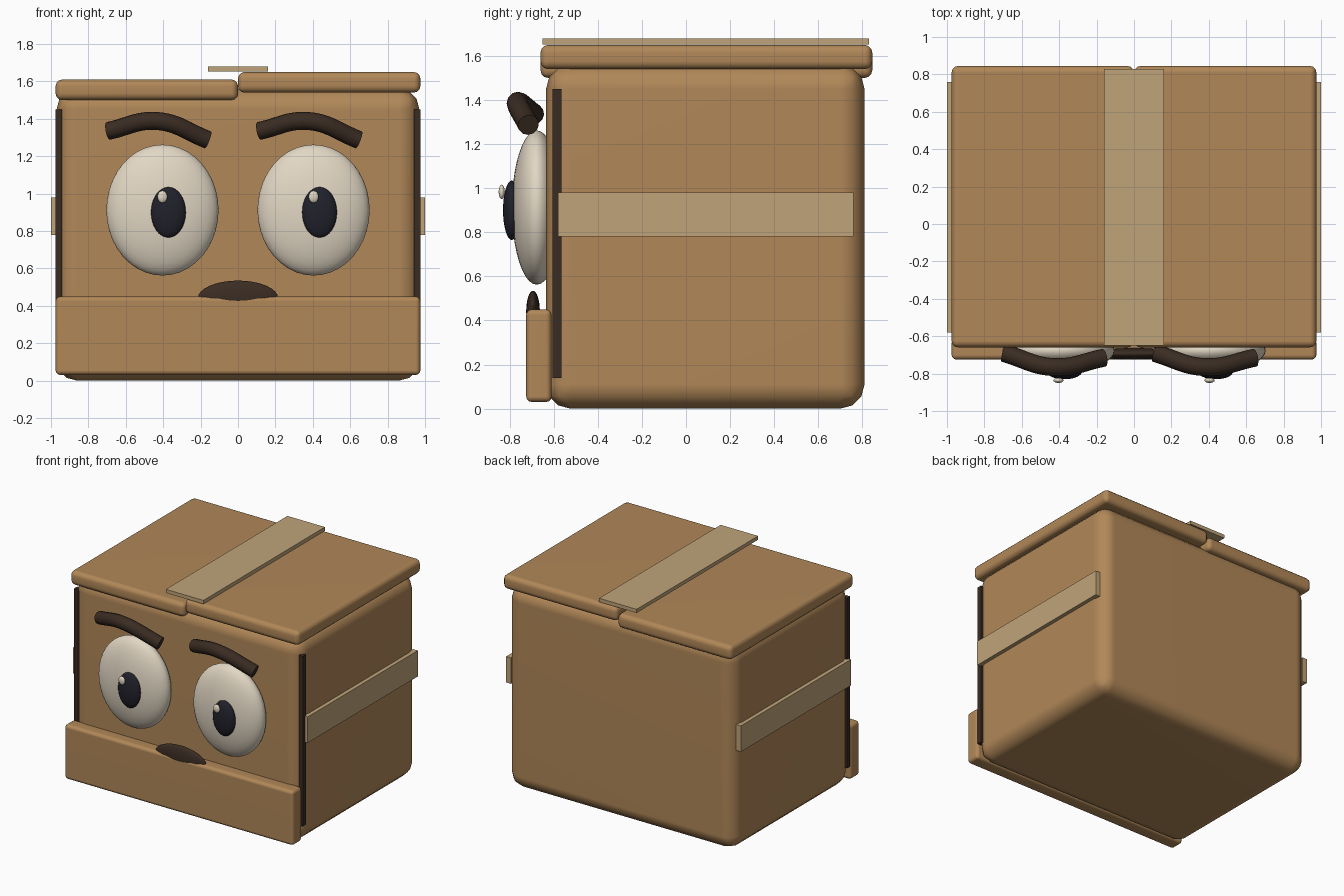
import bpy
import bmesh
import math
from mathutils import Vector

default = bpy.data.objects.get("Cube")
if default:
    bpy.data.objects.remove(default, do_unlink=True)


def material(name, rgb):
    mat = bpy.data.materials.new(name)
    mat.use_nodes = True
    mat.diffuse_color = (*rgb, 1)
    mat.node_tree.nodes["Principled BSDF"].inputs["Base Color"].default_value = (*rgb, 1)
    return mat


CARDBOARD = material("cardboard", (0.44, 0.245, 0.098))
TAPE = material("tape", (0.52, 0.37, 0.19))
DARK_BROWN = material("dark brown", (0.042, 0.025, 0.016))
EYE_WHITE = material("eye white", (0.76, 0.68, 0.55))
PUPIL = material("pupil black", (0.015, 0.015, 0.024))


def finish(name, bm, mat, smooth=True):
    mesh = bpy.data.meshes.new(name)
    bm.to_mesh(mesh)
    bm.free()
    mesh.materials.append(mat)
    obj = bpy.data.objects.new(name, mesh)
    bpy.context.collection.objects.link(obj)
    if smooth:
        bpy.ops.object.select_all(action="DESELECT")
        obj.select_set(True)
        bpy.context.view_layer.objects.active = obj
        bpy.ops.object.shade_smooth_by_angle(angle=math.radians(50))
    return obj


def box(name, x, y, z, mat, bevel=0.0, segments=3):
    """Box given by its (low, high) range on each axis, with rounded edges."""
    bm = bmesh.new()
    bmesh.ops.create_cube(bm, size=1)
    for v in bm.verts:
        v.co = [lo + (c + 0.5) * (hi - lo) for c, (lo, hi) in zip(v.co, (x, y, z))]
    if bevel:
        bmesh.ops.bevel(bm, geom=bm.edges[:], offset=bevel, segments=segments,
                        profile=0.5, affect="EDGES")
    obj = finish(name, bm, mat, smooth=bevel > 0)
    if bevel:
        obj.modifiers.new("flat face normals", "WEIGHTED_NORMAL").keep_sharp = True
    return obj


def ellipsoid(name, center, radii, mat, segments=32):
    bm = bmesh.new()
    bmesh.ops.create_uvsphere(bm, u_segments=segments, v_segments=segments // 2, radius=1)
    for v in bm.verts:
        v.co = Vector(center) + Vector(c * r for c, r in zip(v.co, radii))
    return finish(name, bm, mat)


def brow(name, dx):
    """Arched round tube with flat ends."""
    curve = bpy.data.curves.new(name, "CURVE")
    curve.dimensions = "3D"
    curve.bevel_depth = 0.048
    curve.bevel_resolution = 4
    curve.use_fill_caps = True
    spline = curve.splines.new("BEZIER")
    path = [(-0.695, -0.69, 1.335), (-0.43, -0.765, 1.388), (-0.16, -0.715, 1.287)]
    spline.bezier_points.add(len(path) - 1)
    for point, (x, y, z) in zip(spline.bezier_points, path):
        point.co = (x + dx, y, z)
        point.handle_left_type = point.handle_right_type = "AUTO"
    curve.materials.append(DARK_BROWN)
    obj = bpy.data.objects.new(name, curve)
    bpy.context.collection.objects.link(obj)


# Carton body
box("box_body", (-0.97, 0.97), (-0.635, 0.81), (0, 1.56), CARDBOARD, 0.11)

# Top flaps, one slightly higher, and the open front flap
box("right_top_flap", (-0.975, 0), (-0.66, 0.845), (1.5, 1.61), CARDBOARD, 0.035)
box("left_top_flap", (0, 0.975), (-0.66, 0.845), (1.54, 1.65), CARDBOARD, 0.035)
box("front_flap", (-0.975, 0.975), (-0.725, -0.61), (0.03, 0.45), CARDBOARD, 0.025)

# Packing tape
box("top_tape", (-0.16, 0.16), (-0.65, 0.83), (1.652, 1.68), TAPE)

for side, s in (("left", 1), ("right", -1)):
    box(side + "_tape", sorted((s * 0.96, s)), (-0.58, 0.76), (0.78, 0.98), TAPE)
    box(side + "_corner_strip", sorted((s * 0.942, s * 0.976)), (-0.605, -0.565),
        (0.14, 1.45), DARK_BROWN)
    # Face, both eyes looking the same way
    x = s * 0.404
    ellipsoid(side + "_eye", (x, -0.677, 0.912), (0.3, 0.113, 0.35), EYE_WHITE, 40)
    ellipsoid(side + "_pupil", (x + 0.032, -0.79, 0.9), (0.093, 0.04, 0.135), PUPIL)
    ellipsoid(side + "_eye_glint", (x, -0.836, 0.983), (0.027, 0.014, 0.033), EYE_WHITE, 16)
    brow(side + "_brow", 0.807 if s > 0 else 0)

# Mouth peeking over the front flap
ellipsoid("mouth", (0, -0.694, 0.44), (0.215, 0.031, 0.095), DARK_BROWN)
